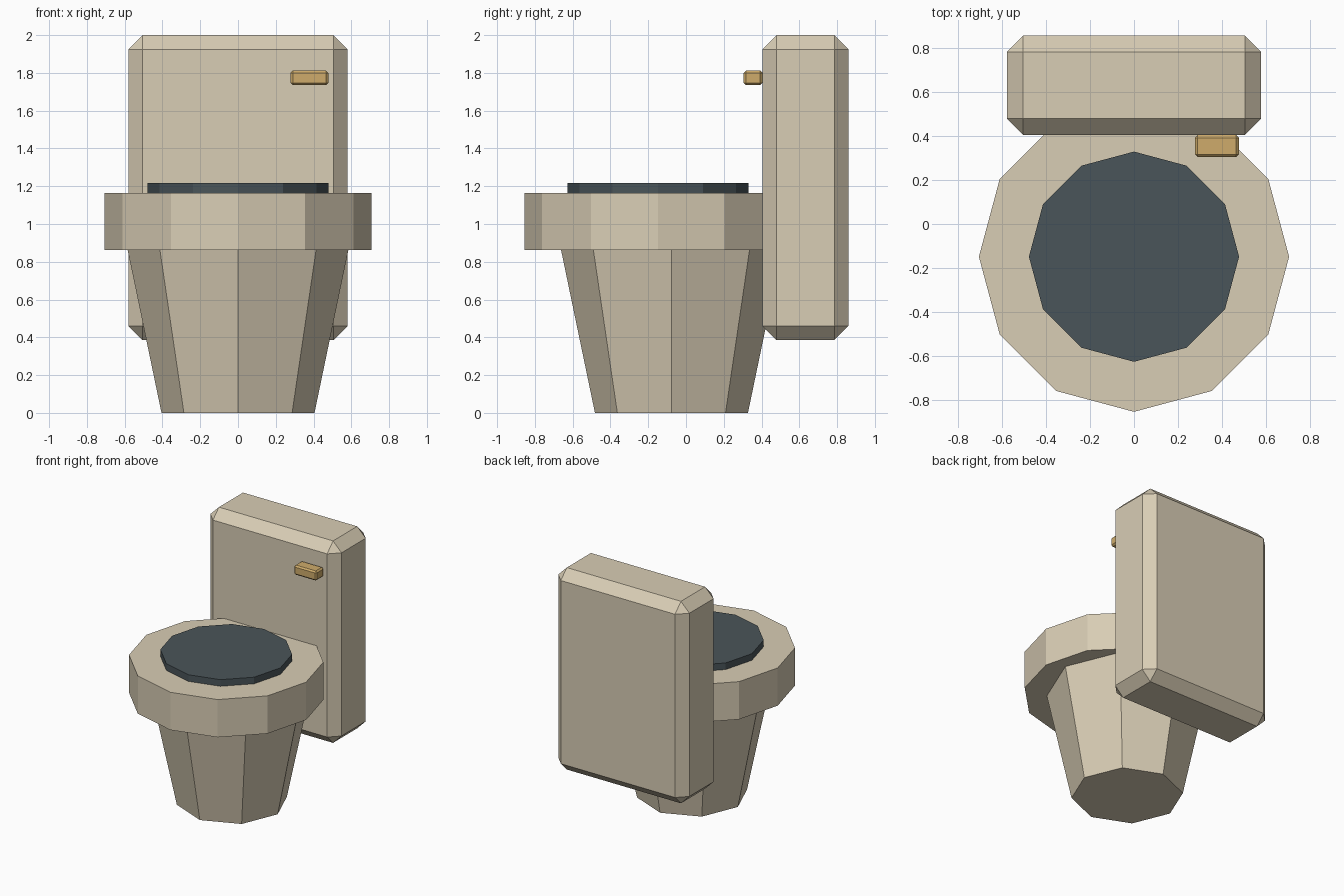
import bpy

default = bpy.data.objects.get("Cube")
if default:
    bpy.data.objects.remove(default, do_unlink=True)


def material(name, r, g, b):
    mat = bpy.data.materials.new(name)
    mat.use_nodes = True
    mat.diffuse_color = (r, g, b, 1)
    mat.node_tree.nodes["Principled BSDF"].inputs["Base Color"].default_value = (r, g, b, 1)
    return mat


def finish(name, mat):
    obj = bpy.context.object
    obj.name = obj.data.name = name
    obj.data.materials.append(mat)
    return obj


def drum(name, sides, r_bottom, r_top, y, z0, z1, mat):
    """Flat-sided drum or taper between two heights."""
    bpy.ops.mesh.primitive_cone_add(vertices=sides, radius1=r_bottom, radius2=r_top,
                                    depth=z1 - z0, location=(0, y, (z0 + z1) / 2))
    return finish(name, mat)


def chamfered_box(name, low, high, chamfer, mat):
    """Box between two corners with single-cut chamfered edges."""
    centre = [(a + b) / 2 for a, b in zip(low, high)]
    bpy.ops.mesh.primitive_cube_add(size=1, location=centre)
    obj = finish(name, mat)
    size = [b - a for a, b in zip(low, high)]
    for v in obj.data.vertices:
        v.co = [c * s for c, s in zip(v.co, size)]
    bevel = obj.modifiers.new("chamfer", "BEVEL")
    bevel.width = chamfer
    bevel.segments = 1
    bevel.limit_method = "NONE"
    return obj


ceramic = material("warm ceramic", 0.69, 0.61, 0.46)
slate = material("dark slate", 0.068, 0.09, 0.1)
brass = material("brass", 0.62, 0.41, 0.145)

# Pedestal, rim and dark bowl opening
drum("pedestal", 8, 0.405, 0.585, -0.077, 0, 0.865, ceramic)
drum("rim", 12, 0.707, 0.707, -0.149, 0.863, 1.165, ceramic)
drum("bowl_opening", 12, 0.479, 0.479, -0.149, 1.12, 1.218, slate)

# Tank and its flush lever
chamfered_box("tank", (-0.58, 0.405, 0.385), (0.58, 0.86, 2.0), 0.075, ceramic)
chamfered_box("flush_lever", (0.278, 0.305, 1.735), (0.478, 0.405, 1.812), 0.012, brass)
